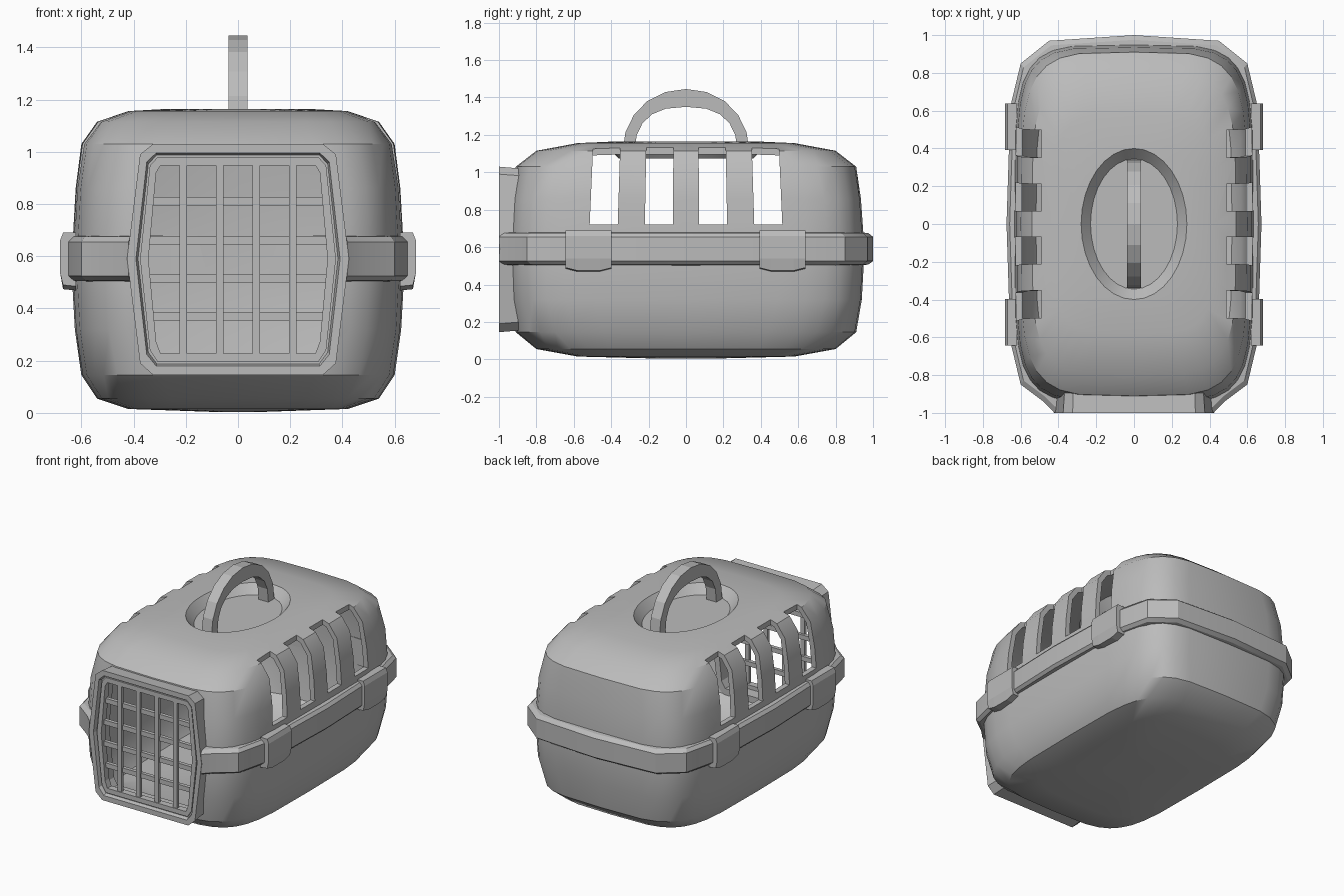
import bpy, bmesh, math

cube = bpy.data.objects.get("Cube")
if cube:
    bpy.data.objects.remove(cube, do_unlink=True)

grey = bpy.data.materials.new("grey_plastic")
grey.use_nodes = True
grey.diffuse_color = (0.5, 0.5, 0.5, 1)
grey.node_tree.nodes["Principled BSDF"].inputs["Base Color"].default_value = (0.5, 0.5, 0.5, 1)


def finish(bm, name):
    bmesh.ops.recalc_face_normals(bm, faces=bm.faces)
    mesh = bpy.data.meshes.new(name)
    bm.to_mesh(mesh)
    bm.free()
    obj = bpy.data.objects.new(name, mesh)
    bpy.context.collection.objects.link(obj)
    mesh.materials.append(grey)
    return obj


def activate(obj):
    bpy.ops.object.select_all(action="DESELECT")
    obj.select_set(True)
    bpy.context.view_layer.objects.active = obj


def smooth(obj, degrees=32):
    activate(obj)
    bpy.ops.object.shade_smooth_by_angle(angle=math.radians(degrees))


def loft(bm, rings, wrap=False, caps=True):
    """Join closed rings of equal length; wrap joins the last to the first."""
    rows = [[bm.verts.new(p) for p in ring] for ring in rings]
    n = len(rows[0])
    for a, b in zip(rows, rows[1:] + ([rows[0]] if wrap else [])):
        for i in range(n):
            j = (i + 1) % n
            bm.faces.new((a[i], a[j], b[j], b[i]))
    if caps and not wrap:
        bm.faces.new(rows[0])
        bm.faces.new(rows[-1])


def box(bm, x0, x1, y0, y1, z0, z1, taper=1.0):
    loft(bm, [[(x, y * k, z) for x, y in ((x0, y0), (x1, y0), (x1, y1), (x0, y1))]
              for z, k in ((z0, 1), (z1, taper))])


def power(v, e):
    return math.copysign(abs(v) ** e, v)


def oval(hx, hy, z, n, count=32):
    angles = [2 * math.pi * i / count for i in range(count)]
    return [(hx * power(math.cos(a), 2 / n), hy * power(math.sin(a), 2 / n), z) for a in angles]


def door_outline(d, y):
    """Bulging door shape inset by d."""
    right = [(0.325 - 0.35 * d, 0.145 + d), (0.375 - 0.75 * d, 0.19 + d), (0.425 - d, 0.59),
             (0.375 - 0.75 * d, 0.99 - d * 0.85), (0.325 - 0.35 * d, 1.03 - d)]
    return [(x, y, z) for x, z in right] + [(-x, y, z) for x, z in reversed(right)]


# Hollow shell with the dished handle recess in its roof
levels = [(0.42, 0.58, 0.015, 4.5), (0.54, 0.8, 0.055, 4.5), (0.6, 0.91, 0.145, 4.5),
          (0.625, 0.94, 0.32, 5), (0.635, 0.95, 0.5, 5), (0.632, 0.948, 0.68, 5),
          (0.622, 0.935, 0.86, 5), (0.6, 0.91, 1.03, 4.5), (0.54, 0.8, 1.115, 4.5),
          (0.42, 0.58, 1.156, 4.5), (0.28, 0.4, 1.164, 2), (0.23, 0.345, 1.105, 2)]
bm = bmesh.new()
loft(bm, [oval(0.1, 0.15, 0.004, 3)] + [oval(*lv) for lv in levels])
shell = finish(bm, "carrier_shell")
wall = shell.modifiers.new("wall", "SOLIDIFY")
wall.thickness = 0.035
wall.offset = -1

# Cutter for the door opening and side vents
bm = bmesh.new()
loft(bm, [door_outline(0.05, -1.2), door_outline(0.05, -0.7)])
for side in (-1, 1):
    for y in (-0.44, -0.145, 0.145, 0.44):
        x0, x1 = sorted((0.49 * side, 0.9 * side))
        box(bm, x0, x1, y - 0.075, y + 0.075, 0.72, 1.3, 0.95)
cutter = finish(bm, "opening_cutter")
cutter.hide_render = True
cut = shell.modifiers.new("openings", "BOOLEAN")
cut.operation = "DIFFERENCE"
cut.solver = "EXACT"
cut.object = cutter
activate(shell)
for name in ("wall", "openings"):
    bpy.ops.object.modifier_apply(modifier=name)
bpy.data.objects.remove(cutter, do_unlink=True)
smooth(shell)

# Door surround
bm = bmesh.new()
loft(bm, [door_outline(d, y) for d, y in
          ((0.012, -0.86), (0, -1), (0.034, -1), (0.042, -0.975), (0.055, -0.975), (0.055, -0.86))],
     wrap=True)
finish(bm, "door_surround")

# Door rim and grille
bm = bmesh.new()
loft(bm, [door_outline(d, y) for d, y in
          ((0.05, -0.94), (0.05, -0.985), (0.082, -0.985), (0.082, -0.94))], wrap=True)
finish(bm, "door_rim")
bm = bmesh.new()
for x in (-0.21, -0.07, 0.07, 0.21):
    box(bm, x - 0.015, x + 0.015, -0.98, -0.955, 0.21, 0.97)
for z in (0.37, 0.515, 0.66, 0.81):
    w = 0.36 - 0.1 * abs(z - 0.59)
    box(bm, -w, w, -0.965, -0.94, z - 0.016, z + 0.016)
finish(bm, "door_grille")

# Seam band running around the sides and back
half = [(0.42, -1), (0.48, -0.94), (0.6, -0.85), (0.655, -0.62), (0.675, 0),
        (0.655, 0.62), (0.6, 0.85), (0.45, 0.97)]
path = half + [(0, 1)] + [(-x, y) for x, y in reversed(half)]
section = [(0.92, 0.68), (0.975, 0.675), (1, 0.655), (1, 0.525), (0.975, 0.507), (0.92, 0.5)]
bm = bmesh.new()
loft(bm, [[(x * s, y * s if y > -0.99 else y + (1 - s), z) for s, z in section] for x, y in path])
smooth(finish(bm, "seam_band"), 25)

# Clips holding the two halves together
clip_section = [(0.62, 0.69), (0.67, 0.69), (0.682, 0.66), (0.682, 0.54), (0.67, 0.49), (0.62, 0.485)]
for side, label in ((1, "left"), (-1, "right")):
    for mid, place in ((-0.52, "front"), (0.515, "back")):
        bm = bmesh.new()
        loft(bm, [[(side * x, mid + dy, z - (drop if z < 0.5 else 0)) for x, z in clip_section]
                  for dy, drop in ((-0.123, 0), (-0.06, 0.016), (0.06, 0.016), (0.123, 0))])
        finish(bm, f"{label}_{place}_clip")

# Arched carrying handle
bm = bmesh.new()
rings = []
for i in range(11):
    a = math.pi * i / 10
    c, s = math.cos(a), math.sin(a)
    outer = (0.34 * power(c, 0.95), 1.1 + 0.345 * power(s, 0.95))
    inner = (0.275 * power(c, 0.8), 1.1 + 0.25 * power(s, 0.8))
    rings.append([(-0.037, *outer), (0.037, *outer), (0.037, *inner), (-0.037, *inner)])
loft(bm, rings)
finish(bm, "carry_handle")
